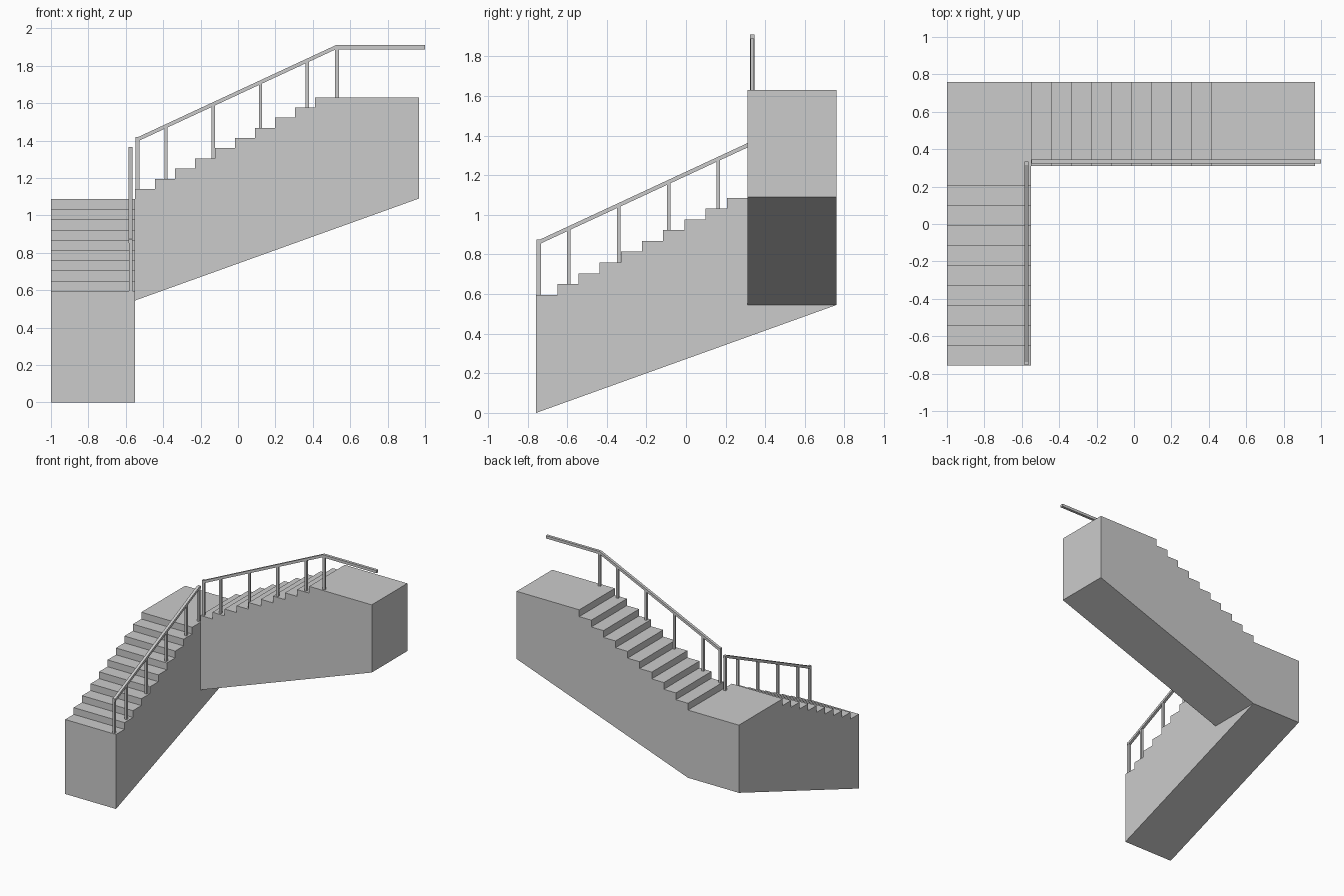
import bpy
from mathutils import Vector

if "Cube" in bpy.data.objects:
    bpy.data.objects.remove(bpy.data.objects["Cube"])

RUN, RISE, FIRST, STEPS = 0.107, 0.0545, 0.596, 10
LENGTH, WIDTH, DROP = 1.517, 0.45, 0.545

# each flight: origin, direction along the run, direction across it
LOWER = (Vector((-1, -0.757, 0)), Vector((0, 1, 0)), Vector((1, 0, 0)))
UPPER = (Vector((-0.55, 0.76, DROP)), Vector((1, 0, 0)), Vector((0, -1, 0)))


def prism(name, frame, profile, c0, c1):
    """Extrude a (run, height) profile across the flight from c0 to c1."""
    o, along, across = frame
    n = len(profile)
    verts = [o + along * s + across * c + Vector((0, 0, z))
             for c in (c0, c1) for s, z in profile]
    faces = [list(range(n)), list(range(2 * n - 1, n - 1, -1))]
    faces += [[i, i + n, (i + 1) % n + n, (i + 1) % n] for i in range(n)]
    # keep the normals outward whichever way the frame is handed
    if along.cross(across).z > 0:
        faces = [f[::-1] for f in faces]
    me = bpy.data.meshes.new(name)
    me.from_pydata(verts, [], faces)
    import bmesh
    bm = bmesh.new()
    bm.from_mesh(me)
    bmesh.ops.recalc_face_normals(bm, faces=bm.faces)
    bm.to_mesh(me)
    bm.free()
    ob = bpy.data.objects.new(name, me)
    bpy.context.collection.objects.link(ob)
    return ob


def tread_height(s):
    return FIRST + RISE * min(int(s / RUN), STEPS - 1)


def rail_height(s):
    return 0.875 + (1.365 - 0.875) * min(max((s - 0.018) / 1.055, 0), 1)


def flight(label, frame, rail_end):
    # solid stair body with sloping underside and a landing at the top
    profile = [(0, 0)]
    for i in range(STEPS):
        z = FIRST + RISE * i
        end = (i + 1) * RUN if i < STEPS - 1 else LENGTH
        profile += [(i * RUN, z), (end, z)]
    profile.append((LENGTH, DROP))
    prism(label + "_stairs", frame, profile, 0, WIDTH)

    # handrail
    c, t = WIDTH - 0.024, 0.022
    tops = [0.003, 0.018, 1.073, rail_end]
    rail = [(s, rail_height(s)) for s in tops]
    rail += [(s, rail_height(s) - t) for s in reversed(tops)]
    prism(label + "_handrail", frame, rail, c - 0.011, c + 0.011)

    # balusters
    for i, s in enumerate((0.0135, 0.165, 0.418, 0.67, 0.92, 1.08)):
        h = 0.0105 if i in (0, 5) else 0.009
        top, base = rail_height(s) - t * 0.6, tread_height(s)
        prism(f"{label}_baluster_{i + 1}", frame,
              [(s - h, base), (s - h, top), (s + h, top), (s + h, base)],
              c - 0.009, c + 0.009)


flight("lower", LOWER, 1.092)
flight("upper", UPPER, 1.55)
